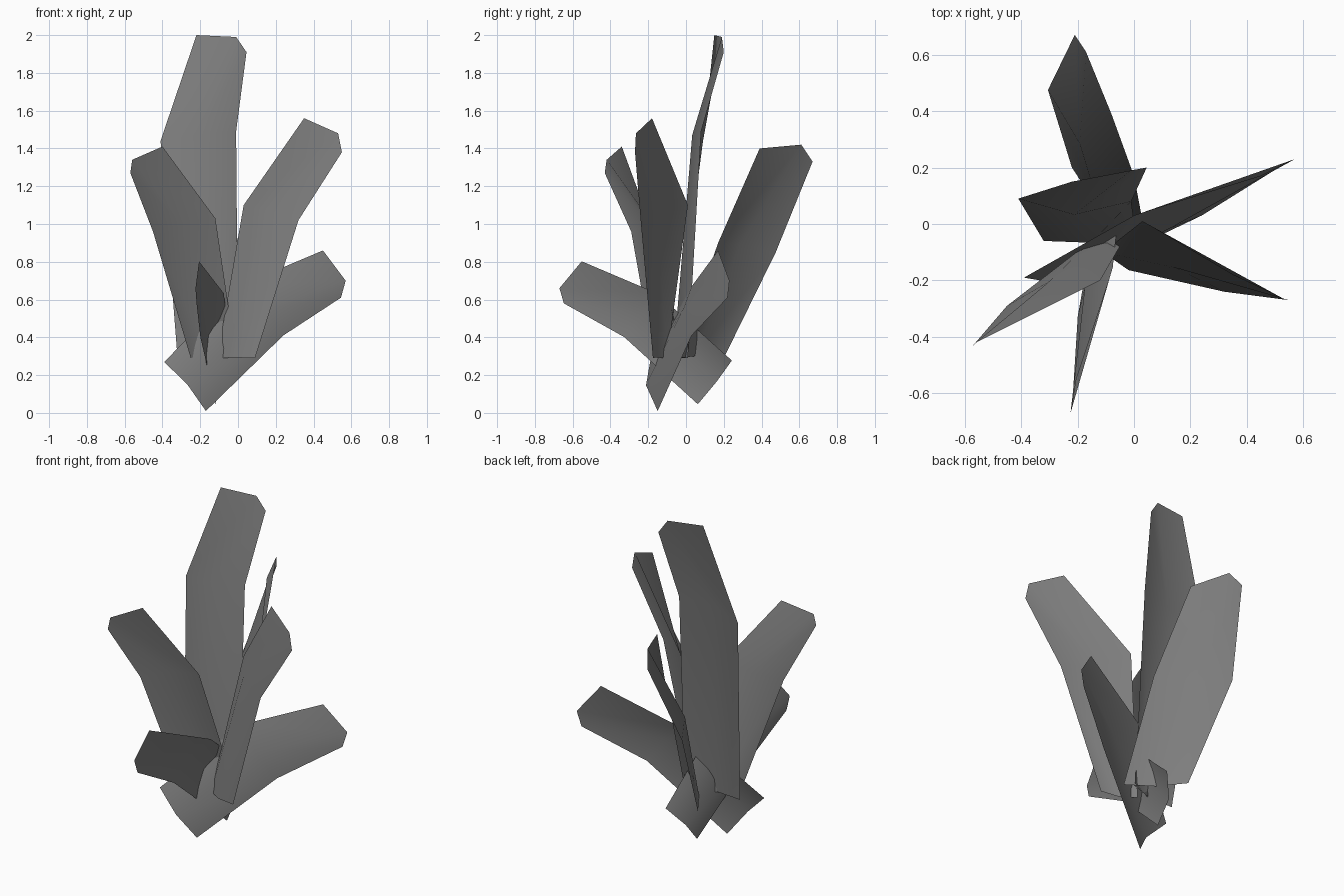
import bpy, bmesh, math
from mathutils import Vector, Matrix

cube = bpy.data.objects.get("Cube")
if cube:
    bpy.data.objects.remove(cube, do_unlink=True)

# One grey for the whole cluster
GREY = (0.21, 0.21, 0.21, 1)
grey = bpy.data.materials.new("stone_grey")
grey.use_nodes = True
grey.diffuse_color = GREY
shader = grey.node_tree.nodes["Principled BSDF"]
shader.inputs["Base Color"].default_value = GREY
shader.inputs["Roughness"].default_value = 0.8

ARCH = 0.13  # arch depth relative to blade width


def arched_row(long_side, short_side, axis, side):
    """Two edge points with a midpoint pushed out along the blade normal."""
    width = short_side - long_side
    normal = width.cross(axis).normalized()
    middle = (long_side + short_side) / 2 + normal * width.length * ARCH * side
    return [long_side, middle, short_side]


def blade(name, base, mid, tip, side=1, matrix=Matrix.Identity(4)):
    """Thin curved blade: base and mid pairs are (long edge, short edge),
    the tip has three points that form the clipped end, side flips the arch."""
    base, mid, tip = ([Vector(p) for p in row] for row in (base, mid, tip))
    lower_axis = sum(mid, Vector()) - sum(base, Vector())
    upper_axis = (tip[0] + tip[2]) - sum(base, Vector())
    rows = [arched_row(*base, lower_axis, side),
            arched_row(*mid, upper_axis, side), tip]

    bm = bmesh.new()
    grid = [[bm.verts.new(matrix @ p) for p in row] for row in rows]
    for low, high in zip(grid, grid[1:]):
        for i in range(len(low) - 1):
            face = bm.faces.new((low[i], low[i + 1], high[i + 1], high[i]))
            face.smooth = True
    mesh = bpy.data.meshes.new(name)
    bm.to_mesh(mesh)
    bm.free()
    mesh.materials.append(grey)
    obj = bpy.data.objects.new(name, mesh)
    bpy.context.collection.objects.link(obj)
    return obj


# Upright blades
blade("tall_blade",
      base=[(-.32, -.06, .29), (0, .01, .29)],
      mid=[(-.41, .09, 1.44), (-.01, .08, 1.49)],
      tip=[(-.22, .15, 2), (-.01, .19, 1.99), (.045, .2, 1.91)])

blade("front_left_blade",
      base=[(-.01, -.01, .29), (-.25, -.17, .29)],
      mid=[(-.12, -.2, 1.03), (-.45, -.29, .96)],
      tip=[(-.4, -.34, 1.41), (-.56, -.42, 1.34), (-.57, -.43, 1.27)])

blade("front_right_blade",
      base=[(-.11, -.1, .29), (.09, -.175, .29)],
      mid=[(.03, .01, 1.1), (.32, -.24, 1.02)],
      tip=[(.35, -.18, 1.56), (.53, -.265, 1.48), (.55, -.27, 1.38)])

blade("back_blade", side=-1,
      base=[(.04, -.04, .29), (-.22, .2, .29)],
      mid=[(0, .17, .9), (-.305, .475, .85)],
      tip=[(-.08, .39, 1.4), (-.17, .61, 1.42), (-.21, .67, 1.33)])

# Low leaning blade, repeated smaller and turned towards the front
low_blade = dict(
    base=[(-.39, -.19, .27), (-.17, -.15, .01)],
    mid=[(0, .03, .67), (.24, .03, .41)],
    tip=[(.45, .17, .86), (.57, .23, .7), (.545, .22, .61)])
turn = (Matrix.Translation((-.225, -.67, .66))
        @ Matrix.Rotation(math.radians(-125.5), 4, "Z")
        @ Matrix.Scale(.89, 4)
        @ Matrix.Translation(-Vector(low_blade["tip"][1])))
blade("low_right_blade", **low_blade)
blade("low_front_blade", **low_blade, matrix=turn)
